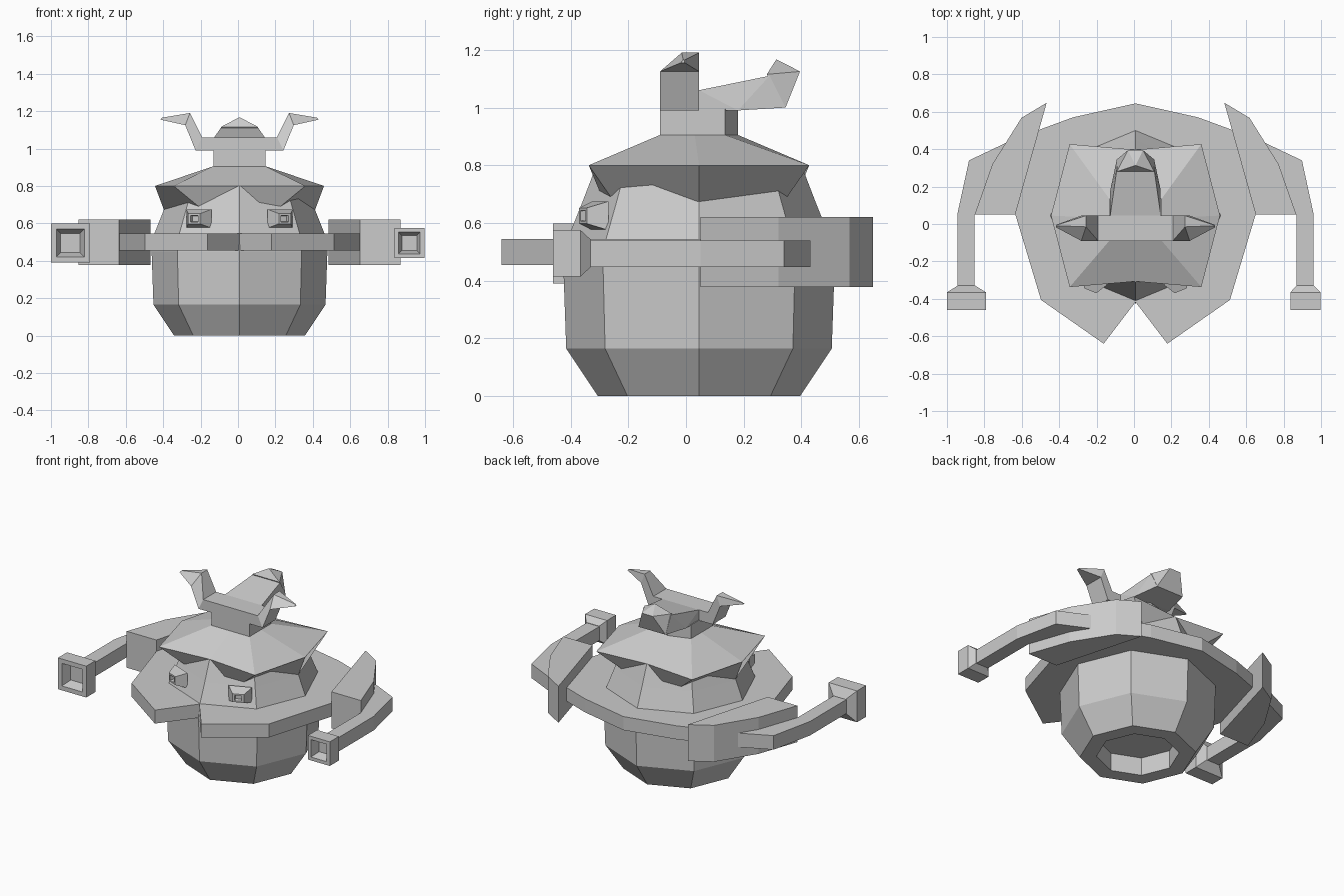
import bpy, bmesh, math

if "Cube" in bpy.data.objects:
    bpy.data.objects.remove(bpy.data.objects["Cube"])

CX, CY = 0.008, 0.045          # axis of the pot body
grey = bpy.data.materials.new("plain grey")
grey.diffuse_color = (0.6, 0.6, 0.6, 1)
grey.use_nodes = True
grey.node_tree.nodes["Principled BSDF"].inputs["Base Color"].default_value = grey.diffuse_color


def finish(name, bm):
    bmesh.ops.recalc_face_normals(bm, faces=bm.faces)
    me = bpy.data.meshes.new(name)
    bm.to_mesh(me)
    bm.free()
    me.materials.append(grey)
    ob = bpy.data.objects.new(name, me)
    bpy.context.collection.objects.link(ob)
    return ob


def loft(name, rings, cap_start=True, cap_end=True):
    """Skin a list of equal-length point loops."""
    bm = bmesh.new()
    loops = [[bm.verts.new(p) for p in r] for r in rings]
    n = len(loops[0])
    for a, b in zip(loops, loops[1:]):
        for i in range(n):
            j = (i + 1) % n
            bm.faces.new((a[i], a[j], b[j], b[i]))
    if cap_start:
        bm.faces.new(loops[0])
    if cap_end:
        bm.faces.new(loops[-1])
    return finish(name, bm)


def prism(name, outline, z0, z1):
    return loft(name, [[(x, y, z) for x, y in outline] for z in (z0, z1)])


def hull(name, pts):
    bm = bmesh.new()
    for p in pts:
        bm.verts.new(p)
    bmesh.ops.convex_hull(bm, input=bm.verts)
    bmesh.ops.dissolve_limit(bm, angle_limit=0.02, verts=bm.verts, edges=bm.edges)
    return finish(name, bm)


def octagon(r, z):
    return [(CX + r * math.cos(k * math.pi / 4), CY + r * math.sin(k * math.pi / 4), z)
            for k in range(8)]


def oct8(ax, dx, dy, ay, z):
    """Eight-point ring from x-axis, diagonal and y-axis extents."""
    pts = [(ax, 0), (dx, dy), (0, ay), (-dx, dy), (-ax, 0), (-dx, -dy), (0, -ay), (dx, -dy)]
    return [(CX + x, CY + y, z) for x, y in pts]


def square_y(cx, cz, w, h, y):
    return [(cx + sx * w / 2, y, cz + sz * h / 2)
            for sx, sz in ((-1, -1), (1, -1), (1, 1), (-1, 1))]


def pair(pts):
    """Mirror points across the body axis."""
    return [(CX + s * x, y, z) for x, y, z in pts for s in (-1, 1)]


# Pot body with hollow foot
loft("body", [octagon(r, z) for r, z in
              ((0.25, 0.12), (0.25, 0), (0.35, 0), (0.46, 0.165), (0.47, 0.45),
               (0.455, 0.545), (0.405, 0.67), (0.355, 0.80))])

# Flared hat with undercut rim, rising to the neck
loft("hat", [oct8(0.405, 0.20, 0.295, 0.33, 0.675),
             oct8(0.452, 0.352, 0.382, 0.352, 0.80),
             [(CX + x, y, 0.905) for x, y in
              ((0.14, 0.03), (0.14, 0.135), (0, 0.18), (-0.14, 0.135),
               (-0.14, 0.03), (-0.14, -0.09), (0, -0.09), (0.14, -0.09))]])
prism("neck", [(CX + x, y) for x, y in
               ((0.14, -0.09), (0.14, 0.135), (0, 0.18), (-0.14, 0.135), (-0.14, -0.09))],
      0.90, 0.995)

# Horned crossbar
def bar_ring(x0, x1, z0, z1, y_top):
    return [(x0, -0.09, z0), (x0, 0.045, z0), (x1, 0.045, z1), (x1, y_top, z1)]

horn = []
for s in (-1, 1):
    part = [bar_ring(CX + s * 0.425, CX + s * 0.415, 1.155, 1.165, -0.005),
            bar_ring(CX + s * 0.29, CX + s * 0.265, 1.125, 1.19, -0.015),
            bar_ring(CX + s * 0.235, CX + s * 0.20, 0.99, 1.06, -0.09)]
    part[0] = [(x, -0.01 + 0.1 * (y + 0.01), z) for x, y, z in part[0]]
    horn += part if s < 0 else part[::-1]
loft("horned_crossbar", horn)

# Crest sweeping back from the crossbar
hull("crest_shaft", pair([(0.135, 0.045, 0.99), (0.135, 0.045, 1.06), (0.125, 0.10, 1.06),
                          (0.10, 0.29, 1.11), (0.10, 0.345, 1.0), (0.135, 0.18, 0.99)]))
hull("crest_head", pair([(0.10, 0.28, 1.115), (0.001, 0.313, 1.167),
                         (0.04, 0.395, 1.125), (0.10, 0.345, 1.0)]))

# Belt plate with a notch at the front
half = [(0.17, -0.64), (0.505, -0.406), (0.643, 0.053), (0.525, 0.50), (0.335, 0.57)]
prism("belt", [(CX, -0.417)] + [(CX + x, y) for x, y in half] + [(CX, 0.645)]
      + [(CX - x, y) for x, y in reversed(half)], 0.455, 0.545)

# Shoulder blades, arms and hollow hands
for side, s, hand in (("left", -1, 0.208), ("right", 1, 0.16)):
    prism(side + "_shoulder", [(CX + s * x, y) for x, y in
          ((0.643, 0.05), (0.86, 0.05), (0.765, 0.32), (0.61, 0.567), (0.475, 0.648))],
          0.378, 0.62)
    prism(side + "_arm", [(CX + s * x, y) for x, y in
          ((0.86, -0.34), (0.953, -0.34), (0.953, 0.05), (0.89, 0.34), (0.69, 0.435),
           (0.765, 0.32), (0.86, 0.05))], 0.447, 0.54)
    hx = -0.896 if s < 0 else 0.916
    loft(side + "_hand", [square_y(hx, 0.495, w, w, y) for w, y in
         ((0.095, -0.33), (hand, -0.365), (hand, -0.46), (hand * 0.72, -0.46),
          (hand * 0.5, -0.40))])

# Eyes: small hollow frustums on the front diagonal faces
ang = math.pi / 8
for side, s in (("left", -1), ("right", 1)):
    tx, ty = s * math.cos(ang), math.sin(ang)      # tangent of the face
    nx, ny = s * math.sin(ang), -math.cos(ang)     # outward normal

    def eye_ring(w, h, d, z):
        ox, oy = CX + s * 0.225 + nx * d, -0.315 + ny * d
        return [(ox + tx * w * a / 2, oy + ty * w * a / 2, z + h * b / 2)
                for a, b in ((-1, -1), (1, -1), (1, 1), (-1, 1))]

    loft(side + "_eye", [eye_ring(0.145, 0.10, -0.02, 0.625), eye_ring(0.07, 0.055, 0.045, 0.625),
                         eye_ring(0.045, 0.035, 0.045, 0.625), eye_ring(0.04, 0.03, 0.02, 0.625)])
